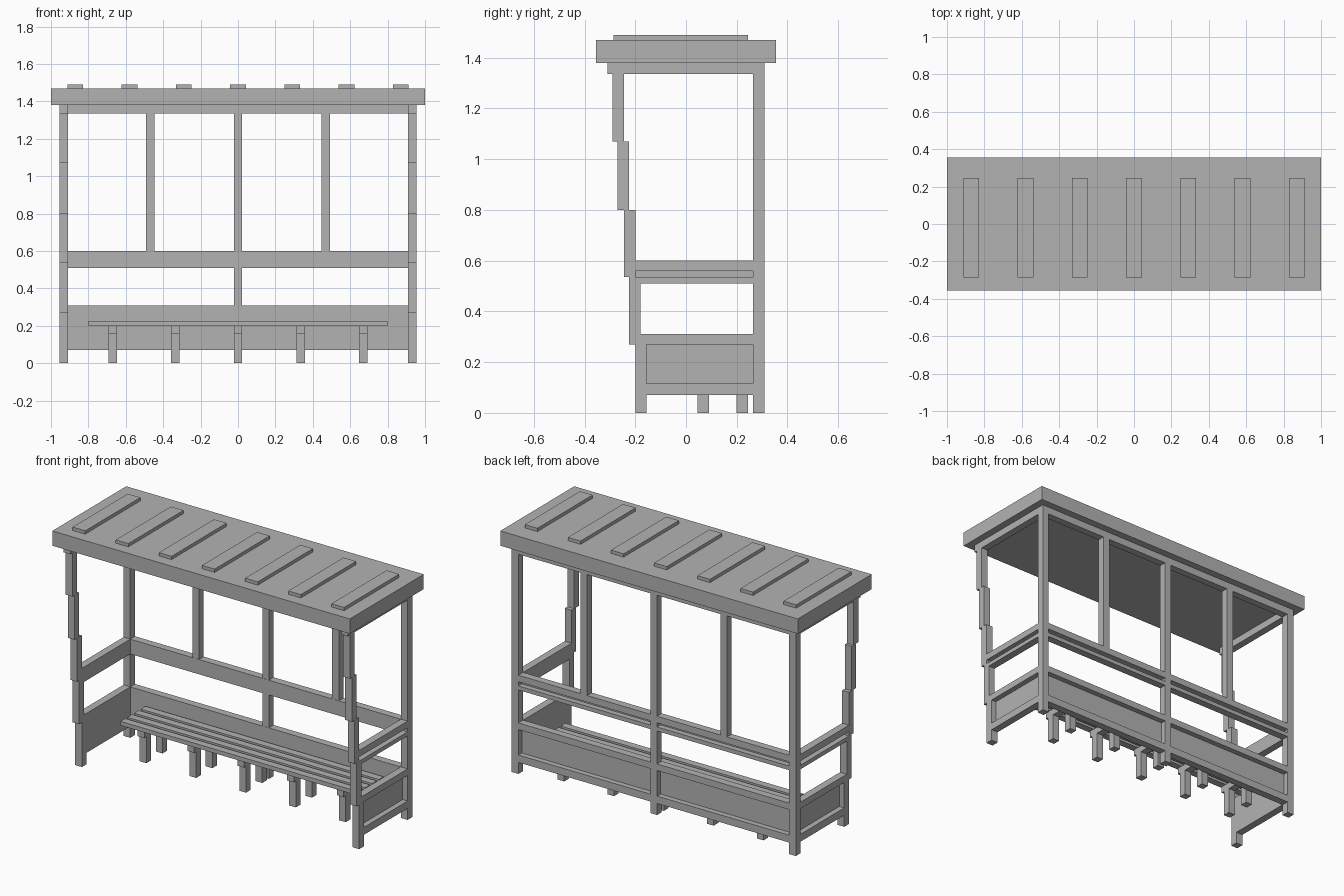
import bpy
import bmesh

cube = bpy.data.objects.get("Cube")
if cube:
    bpy.data.objects.remove(cube, do_unlink=True)

GREY = (0.45, 0.45, 0.45, 1)
metal = bpy.data.materials.new("plain grey")
metal.use_nodes = True
metal.diffuse_color = GREY
metal.node_tree.nodes["Principled BSDF"].inputs["Base Color"].default_value = GREY


def build(name, boxes):
    """One object from boxes given as (x0, x1), (y0, y1), (z0, z1)."""
    bm = bmesh.new()
    for spans in boxes:
        made = bmesh.ops.create_cube(bm, size=1)
        for v in made["verts"]:
            v.co = [a + (b - a) * (c + 0.5) for (a, b), c in zip(spans, v.co)]
    mesh = bpy.data.meshes.new(name)
    bm.to_mesh(mesh)
    bm.free()
    mesh.materials.append(metal)
    obj = bpy.data.objects.new(name, mesh)
    bpy.context.collection.objects.link(obj)
    return obj


def mid(c, width):
    return (c - width / 2, c + width / 2)


W = 0.045                      # post width
IN, OUT = 0.91, 0.955          # side frame, inner and outer x
BACK_IN, BACK = 0.265, 0.31    # back frame, inner and outer y
EAVES = 1.38
FRAME = [(0.07, 0.115), (0.27, 0.31), (0.51, 0.535), (0.56, 0.60)]
SKINS = [(0.07, 0.31), (0.51, 0.60)]
SKIN = 0.012

# Roof slab and raised ribs
build("roof", [((-1, 1), (-0.355, 0.355), (EAVES, 1.47))])
build("roof_ribs", [(mid(0.29 * i, 0.085), (-0.285, 0.245), (1.465, 1.49))
                    for i in range(-3, 4)])

# Side frames, mirrored to the other side
steps = [0, 0.27, 0.535, 0.80, 1.07, EAVES]
fronts = [-0.20, -0.225, -0.245, -0.27, -0.29]
x = (IN, OUT)
sides = [
    build("stepped_front_posts",
          [(x, (y, y + W), z) for y, z in zip(fronts, zip(steps, steps[1:]))]),
    build("back_corner_posts", [(x, (BACK_IN, BACK), (0, EAVES))]),
    build("side_top_beams", [(x, (-0.31, BACK_IN), (1.335, EAVES))]),
    build("side_rails", [(x, (-0.20 if z[0] > 0.4 else -0.18, BACK_IN), z)
                         for z in FRAME[1:]] + [(x, (-0.155, BACK_IN), FRAME[0])]),
    build("side_panels", [((IN - 0.001, IN + SKIN),
                           (-0.20 if z[0] > 0.4 else -0.156, BACK_IN), z)
                          for z in SKINS]),
]
for obj in sides:
    obj.modifiers.new("mirror", "MIRROR").use_bisect_axis[0] = False

# Back frame
y = (BACK_IN, BACK)
build("back_top_beam", [((-IN, IN), y, (1.335, EAVES))])
build("back_rails", [((-IN, IN), y, z) for z in FRAME])
build("back_panels", [((-IN, IN), (BACK_IN - 0.001, BACK_IN + SKIN), z)
                      for z in SKINS])
build("back_centre_post", [(mid(0, W), y, (0, 1.335))])
build("back_mullions", [(mid(s * 0.47, W), y, (0.60, 1.335)) for s in (-1, 1)])

# Bench
bench_x = [0.335 * i for i in range(-2, 3)]
build("bench_slats", [((-0.8, 0.8), (0.015 + 0.065 * i, 0.06 + 0.065 * i), (0.20, 0.225))
                      for i in range(4)])
build("bench_crossbars", [(mid(c, W), (0.025, 0.255), (0.16, 0.20)) for c in bench_x])
build("bench_legs", [(mid(c, W), (a, a + W), (0, 0.16))
                     for c in bench_x for a in (0.045, 0.20)])
